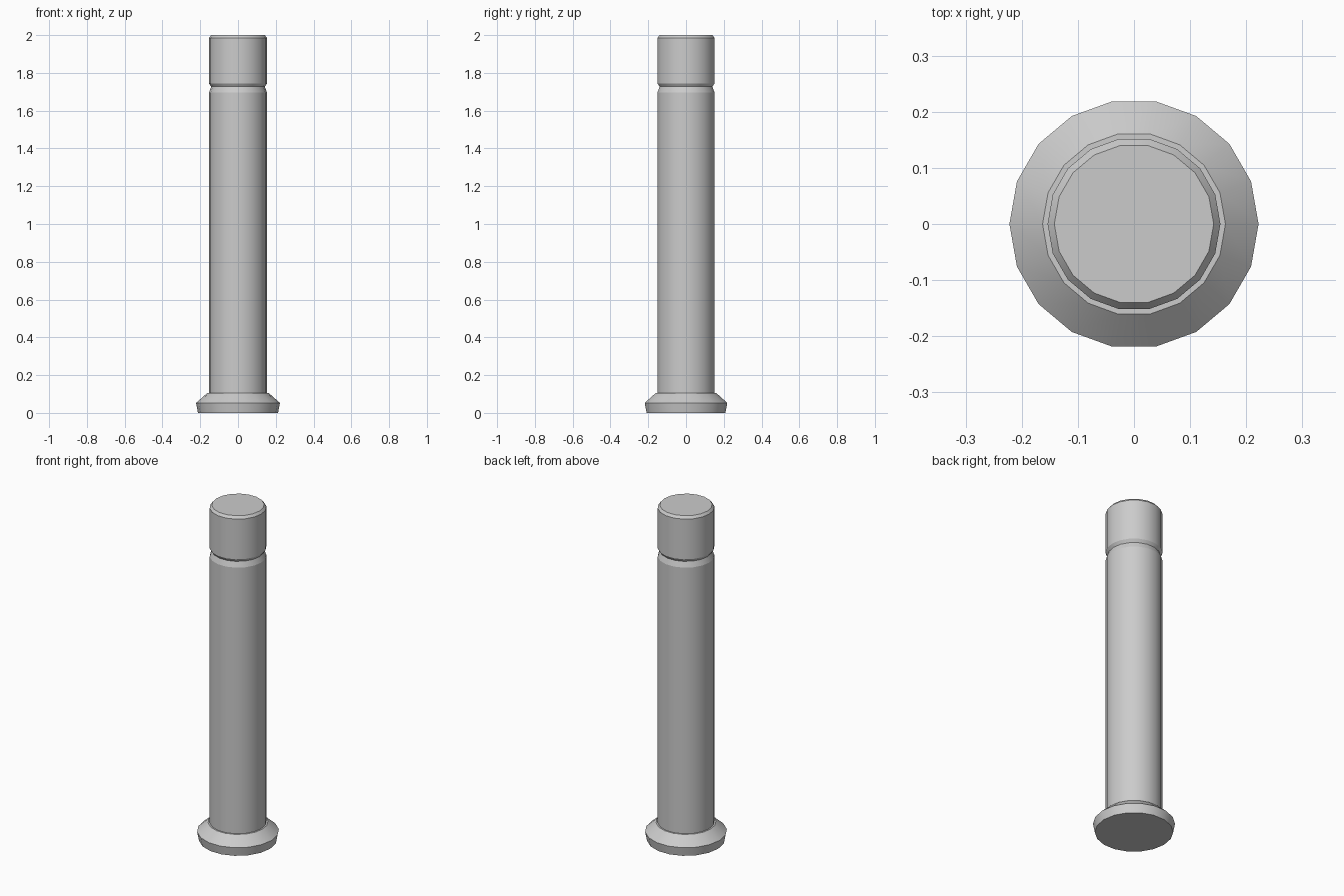
import bpy, bmesh, math

SIDES = 18

if "Cube" in bpy.data.objects:
    bpy.data.objects.remove(bpy.data.objects["Cube"], do_unlink=True)

metal = bpy.data.materials.new("light_grey_metal")
metal.use_nodes = True
grey = (0.6, 0.6, 0.6, 1)
metal.diffuse_color = grey
metal.node_tree.nodes["Principled BSDF"].inputs["Base Color"].default_value = grey


def lathe(name, profile):
    """Closed round part from (radius, height) points, listed bottom to top."""
    bm = bmesh.new()
    rings = []
    for radius, z in profile:
        angles = [math.tau * i / SIDES for i in range(SIDES)]
        rings.append([bm.verts.new((radius * math.cos(a), radius * math.sin(a), z))
                      for a in angles])
    for low, high in zip(rings, rings[1:]):
        for i in range(SIDES):
            j = (i + 1) % SIDES
            face = bm.faces.new((low[i], low[j], high[j], high[i]))
            face.smooth = True
    bm.faces.new(rings[0][::-1])
    bm.faces.new(rings[-1])
    # Round sides are smooth, while every rim stays crisp
    for edge in bm.edges:
        if abs(edge.verts[0].co.z - edge.verts[1].co.z) < 1e-5:
            edge.smooth = False
    mesh = bpy.data.meshes.new(name)
    bm.to_mesh(mesh)
    bm.free()
    mesh.materials.append(metal)
    obj = bpy.data.objects.new(name, mesh)
    bpy.context.collection.objects.link(obj)
    return obj


# Foot flange: slight flare, then a sloped upper face
lathe("foot_flange", [(0.212, 0), (0.222, 0.053), (0.163, 0.105)])

# Long shaft with a tapered shoulder
lathe("shaft", [(0.154, 0.09), (0.154, 1.695), (0.142, 1.727)])

# Head with chamfered rims; its neck sinks into the shaft
lathe("head", [(0.13, 1.71), (0.142, 1.727), (0.154, 1.745),
               (0.154, 1.985), (0.142, 2)])
